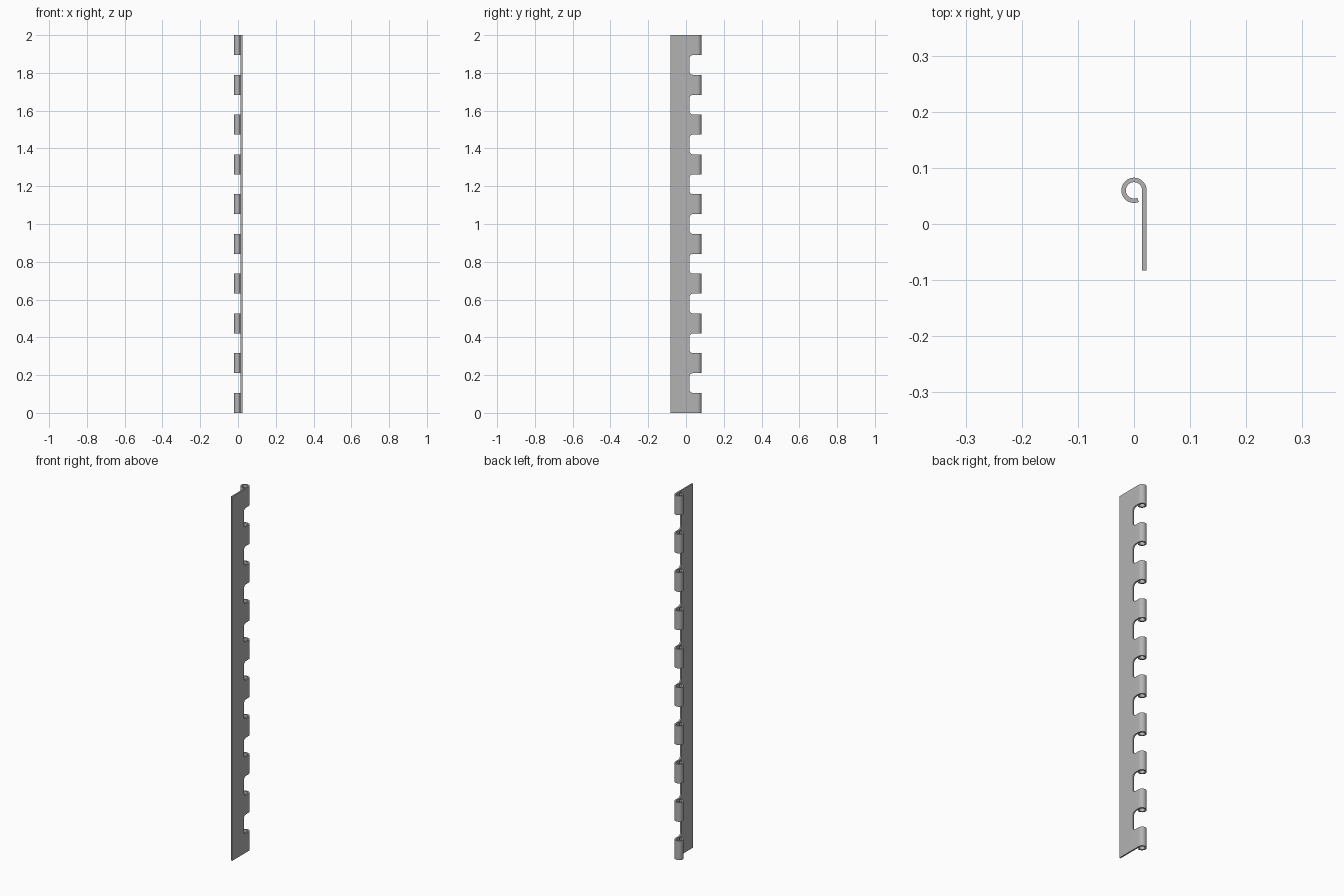
import bpy, bmesh, math

# Remove the default cube
cube = bpy.data.objects.get("Cube")
if cube:
    bpy.data.objects.remove(cube, do_unlink=True)

HEIGHT = 2.0
KNUCKLES = 10
PITCH = HEIGHT / (2 * KNUCKLES - 1)
R_OUT, R_IN = 0.0225, 0.0145
CURL_Y, FRONT_Y, NOTCH_Y = 0.06, -0.0825, 0.018
CURL_END = math.radians(293)
SEGMENTS = 40

steel = bpy.data.materials.new("grey steel")
steel.use_nodes = True
colour = (0.45, 0.45, 0.45, 1)
steel.diffuse_color = colour
steel.node_tree.nodes["Principled BSDF"].inputs["Base Color"].default_value = colour


def prism(bm, points, offset):
    """Extrude a closed outline along offset."""
    face = bm.faces.new([bm.verts.new(p) for p in points])
    new = bmesh.ops.extrude_face_region(bm, geom=[face])["geom"]
    verts = [v for v in new if isinstance(v, bmesh.types.BMVert)]
    bmesh.ops.translate(bm, verts=verts, vec=offset)


def make_object(name, bm):
    bmesh.ops.recalc_face_normals(bm, faces=bm.faces)
    mesh = bpy.data.meshes.new(name)
    bm.to_mesh(mesh)
    bm.free()
    mesh.materials.append(steel)
    obj = bpy.data.objects.new(name, mesh)
    bpy.context.collection.objects.link(obj)
    return obj


def arc(cx, cy, radius, start, end, steps):
    angles = [start + (end - start) * i / steps for i in range(steps + 1)]
    return [(cx + radius * math.cos(a), cy + radius * math.sin(a)) for a in angles]


# Leaf with its edge rolled into a curl, as one extruded profile
outer = arc(0, CURL_Y, R_OUT, 0, CURL_END, SEGMENTS)
inner = arc(0, CURL_Y, R_IN, CURL_END, 0, SEGMENTS)
profile = [(R_OUT, FRONT_Y)] + outer + inner + [(R_IN, FRONT_Y)]
bm = bmesh.new()
prism(bm, [(x, y, 0) for x, y in profile], (0, 0, HEIGHT))
leaf = make_object("hinge_leaf", bm)

# Notches with rounded inner corners, leaving the knuckles between them
bm = bmesh.new()
r = 0.02
for i in range(KNUCKLES - 1):
    low, high = (2 * i + 1) * PITCH, (2 * i + 2) * PITCH
    outline = [(0.2, low)]
    outline += arc(NOTCH_Y + r, low + r, r, -math.pi / 2, -math.pi, 8)
    outline += arc(NOTCH_Y + r, high - r, r, math.pi, math.pi / 2, 8)
    outline += [(0.2, high)]
    prism(bm, [(-0.1, y, z) for y, z in outline], (0.2, 0, 0))
cutter = make_object("notch_cutter", bm)
cutter.hide_render = True

cut = leaf.modifiers.new("notches", "BOOLEAN")
cut.operation = "DIFFERENCE"
cut.solver = "EXACT"
cut.object = cutter

bpy.ops.object.select_all(action="DESELECT")
leaf.select_set(True)
bpy.context.view_layer.objects.active = leaf
bpy.ops.object.modifier_apply(modifier=cut.name)
bpy.data.objects.remove(cutter, do_unlink=True)
bpy.ops.object.shade_smooth_by_angle(angle=math.radians(30))
